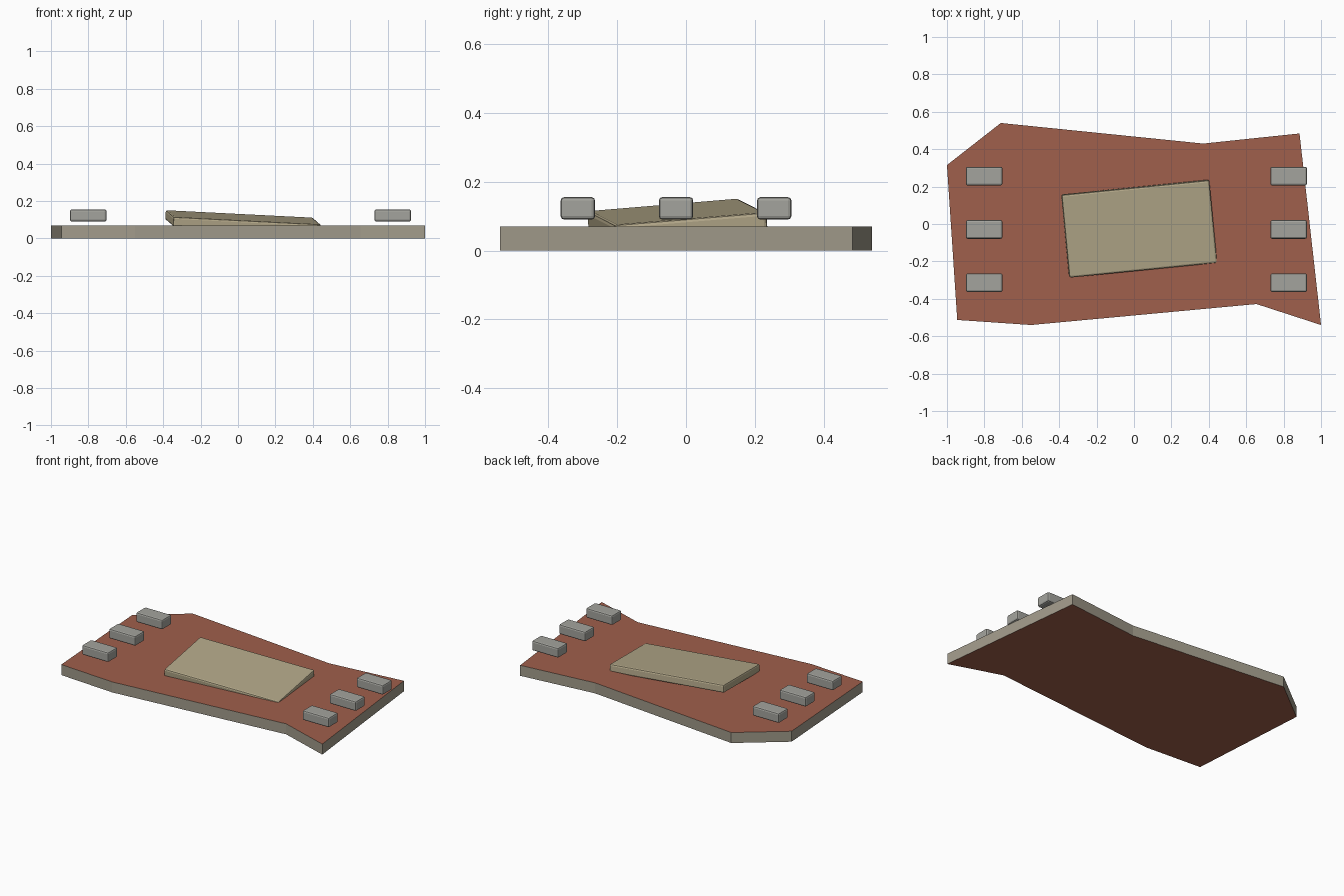
import bpy, bmesh
from mathutils import Matrix, Vector

if "Cube" in bpy.data.objects:
    bpy.data.objects.remove(bpy.data.objects["Cube"])


def material(name, rgb):
    m = bpy.data.materials.new(name)
    m.diffuse_color = (*rgb, 1)
    m.use_nodes = True
    m.node_tree.nodes["Principled BSDF"].inputs["Base Color"].default_value = m.diffuse_color
    return m


red = material("brick_red", (0.35, 0.115, 0.072))
edge_grey = material("edge_grey", (0.36, 0.33, 0.26))
tan = material("tan", (0.45, 0.39, 0.25))
grey = material("block_grey", (0.37, 0.37, 0.34))


def add_object(name, bm, mats):
    me = bpy.data.meshes.new(name)
    bm.to_mesh(me)
    bm.free()
    for m in mats:
        me.materials.append(m)
    ob = bpy.data.objects.new(name, me)
    bpy.context.collection.objects.link(ob)
    return ob


def bevelled_box(name, size, matrix, bevel, mat):
    bm = bmesh.new()
    bmesh.ops.create_cube(bm, size=1, matrix=Matrix.Diagonal((*size, 1)))
    ob = add_object(name, bm, [mat])
    ob.matrix_world = matrix
    mod = ob.modifiers.new("bevel", 'BEVEL')
    mod.width = bevel
    mod.segments = 2
    return ob


# Irregular base slab: red faces, grey rim
outline = [(-1, 0.315), (-0.945, -0.513), (-0.55, -0.54), (0.655, -0.428),
           (1, -0.54), (0.885, 0.484), (0.37, 0.43), (-0.712, 0.54)]
bm = bmesh.new()
bottom = bm.faces.new([bm.verts.new((x, y, 0)) for x, y in outline])
ext = bmesh.ops.extrude_face_region(bm, geom=[bottom], use_keep_orig=True)
bmesh.ops.translate(bm, vec=(0, 0, 0.07),
                    verts=[g for g in ext["geom"] if isinstance(g, bmesh.types.BMVert)])
bmesh.ops.recalc_face_normals(bm, faces=bm.faces)
for f in bm.faces:
    f.material_index = 0 if abs(f.normal.z) > 0.5 else 1
add_object("base_slab", bm, [red, edge_grey])

# Tilted centre plate, partly sunk into the slab
thick = 0.052
x_axis = Vector((0.79, 0.079, -0.04)).normalized()
y_axis = Vector((-0.043, 0.444, 0.037))
z_axis = x_axis.cross(y_axis).normalized()
y_axis = z_axis.cross(x_axis)
centre = Vector((0.029, -0.027, 0.113)) - z_axis * thick / 2
rot = Matrix((x_axis, y_axis, z_axis)).transposed().to_4x4()
bevelled_box("centre_plate", (0.795, 0.446, thick),
             Matrix.Translation(centre) @ rot, 0.01, tan)

# Three small blocks hovering over each end
for side, x in (("left", -0.801), ("right", 0.827)):
    for i, y in enumerate((-0.314, -0.029, 0.256)):
        bevelled_box(f"{side}_block_{i + 1}", (0.196, 0.1, 0.065),
                     Matrix.Translation((x, y, 0.1225)), 0.01, grey)
